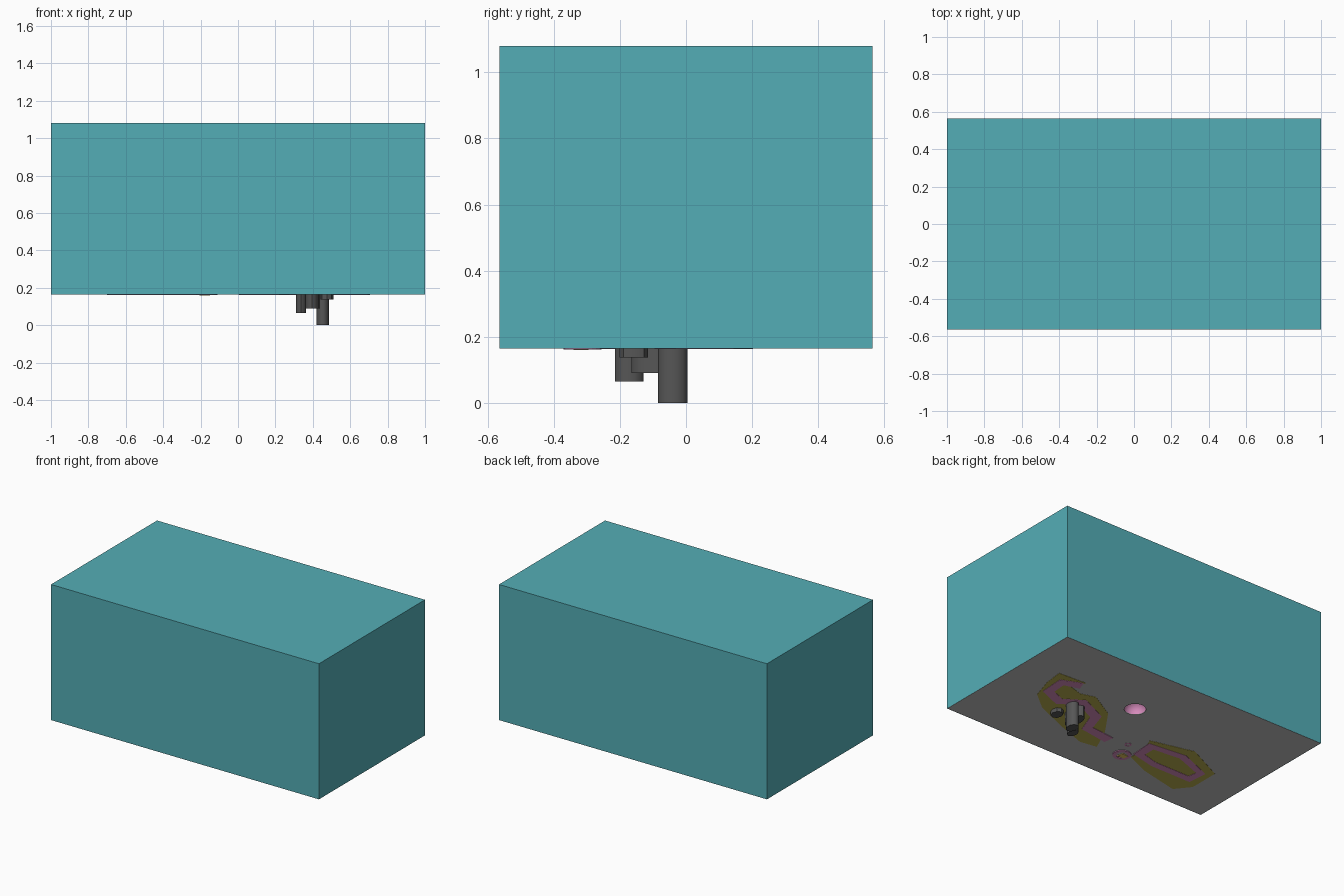
import bpy, bmesh, math
from mathutils import Vector

if "Cube" in bpy.data.objects:
    bpy.data.objects.remove(bpy.data.objects["Cube"])

BASE = 0.165  # underside of the floor


def mat(name, rgb):
    m = bpy.data.materials.new(name)
    lin = [(c / 255 / 12.92) if c < 10 else ((c / 255 + 0.055) / 1.055) ** 2.4 for c in rgb]
    m.diffuse_color = (*lin, 1)
    m.use_nodes = True
    m.node_tree.nodes["Principled BSDF"].inputs["Base Color"].default_value = m.diffuse_color
    return m


TEAL = mat("teal water", (84, 174, 182))
GREY = mat("pale grey floor", (192, 192, 192))
DARK = mat("dark grey rock", (86, 86, 86))
OLIVE = mat("olive", (188, 176, 80))
PINK = mat("pink", (217, 141, 190))
YELLOW = mat("yellow", (240, 205, 100))


def make(name, bm, m, smooth=False):
    me = bpy.data.meshes.new(name)
    bm.to_mesh(me)
    bm.free()
    ob = bpy.data.objects.new(name, me)
    bpy.context.collection.objects.link(ob)
    me.materials.append(m)
    if smooth:
        bpy.context.view_layer.objects.active = ob
        ob.select_set(True)
        bpy.ops.object.shade_smooth_by_angle(angle=math.radians(40))
        ob.select_set(False)
    return ob


def circle(x, y, r, n=24):
    return [(x + r * math.cos(2 * math.pi * i / n), y + r * math.sin(2 * math.pi * i / n)) for i in range(n)]


def band(path, w):
    """Outline of a strip of half-width w along a path."""
    pts = [Vector(p) for p in path]
    left, right = [], []
    for i, p in enumerate(pts):
        d = (pts[min(i + 1, len(pts) - 1)] - pts[max(i - 1, 0)]).normalized()
        n = Vector((-d.y, d.x)) * w
        left.append(p + n)
        right.append(p - n)
    return left + right[::-1]


def plate(name, loops, bottom, m, thick=0.004):
    """Thin flat plate from outlines; an inner outline becomes a hole."""
    cu = bpy.data.curves.new(name, 'CURVE')
    cu.dimensions = '2D'
    cu.fill_mode = 'BOTH'
    cu.extrude = thick / 2
    for loop in loops:
        sp = cu.splines.new('POLY')
        sp.points.add(len(loop) - 1)
        for pt, (x, y) in zip(sp.points, loop):
            pt.co = (x, y, 0, 1)
        sp.use_cyclic_u = True
    tmp = bpy.data.objects.new(name + "_curve", cu)
    bpy.context.collection.objects.link(tmp)
    bpy.context.view_layer.update()
    me = bpy.data.meshes.new_from_object(tmp.evaluated_get(bpy.context.evaluated_depsgraph_get()))
    bm = bmesh.new()
    bm.from_mesh(me)
    bpy.data.objects.remove(tmp)
    bpy.data.meshes.remove(me)
    for f in bm.faces:
        f.material_index = 0
        f.smooth = False
    bmesh.ops.remove_doubles(bm, verts=bm.verts, dist=1e-5)
    bmesh.ops.recalc_face_normals(bm, faces=bm.faces)
    bmesh.ops.translate(bm, vec=(0, 0, bottom + thick / 2), verts=bm.verts)
    return make(name, bm, m)


def column(name, x, y, rx, ry, bottom, n=16, top=0.3):
    bm = bmesh.new()
    bmesh.ops.create_cone(bm, cap_ends=True, segments=n, radius1=1, radius2=1, depth=1)
    for v in bm.verts:
        v.co = (x + v.co.x * rx, y + v.co.y * ry, bottom if v.co.z < 0 else top)
    return make(name, bm, DARK, True)


# water block, open underneath
bm = bmesh.new()
bmesh.ops.create_cube(bm, size=1)
bmesh.ops.delete(bm, geom=[f for f in bm.faces if f.normal.z < -0.5], context='FACES_ONLY')
for v in bm.verts:
    v.co = (v.co.x * 2, v.co.y * 1.13, BASE if v.co.z < 0 else 1.08)
make("water_block", bm, TEAL)

# floor with a round opening
hole = (0.124, 0.158)
plate("floor", [[(-.999, -.564), (.999, -.564), (.999, .564), (-.999, .564)],
                circle(*hole, 0.066)], BASE, GREY)

# pink bowl seen through the opening
bm = bmesh.new()
bmesh.ops.create_uvsphere(bm, u_segments=24, v_segments=12, radius=0.07)
bmesh.ops.delete(bm, geom=[v for v in bm.verts if v.co.z < -0.001], context='VERTS')
bmesh.ops.reverse_faces(bm, faces=bm.faces)
bmesh.ops.translate(bm, vec=(*hole, BASE + 0.003), verts=bm.verts)
make("pink_bowl", bm, PINK, True)

# rock columns reaching below the floor
column("long_column", 0.453, -0.04, 0.034, 0.045, 0.0)
column("front_column", 0.338, -0.172, 0.028, 0.043, 0.065, 10)
column("middle_column", 0.395, -0.085, 0.04, 0.08, 0.09)
column("short_column", 0.475, -0.158, 0.035, 0.043, 0.137, 8)

# right-hand patch with a winding strip
plate("right_patch", [[(.756, .198), (.553, .21), (.60, .12), (.50, .09), (.40, .12), (.218, .016),
                       (.091, -.164), (.011, -.336), (.128, -.355), (.328, -.285), (.569, -.185),
                       (.693, -.084), (.741, .067)]], BASE - 0.0015, OLIVE)
plate("right_strip", [band([(.555, .17), (.675, .125), (.665, -.01), (.54, -.06), (.42, .02),
                            (.25, -.06), (.2, -.2), (.01, -.225)], 0.035)], BASE - 0.003, PINK)

# left-hand patch with a looped strip
plate("left_patch", [[(-.187, -.074), (-.481, 0), (-.745, -.128), (-.745, -.335), (-.668, -.432),
                      (-.398, -.373), (-.224, -.297), (-.241, -.203)]], BASE - 0.0015, OLIVE)
plate("left_loop", [[(-.205, -.10), (-.47, -.07), (-.70, -.165), (-.69, -.30), (-.39, -.30), (-.215, -.26)],
                    [(-.27, -.14), (-.46, -.12), (-.65, -.19), (-.64, -.25), (-.38, -.25), (-.27, -.22)]],
      BASE - 0.003, PINK)

# small round head with a yellow wedge, and a little ring
plate("head_ring", [circle(-.167, -.313, .058), circle(-.167, -.313, .034)], BASE - 0.004, PINK)
plate("yellow_wedge", [[(-.15, -.34), (-.20, -.335), (-.205, -.30), (-.16, -.295)]], BASE - 0.005, YELLOW)
plate("little_ring", [circle(-.117, -.196, .022, 12), circle(-.117, -.196, .012, 12)], BASE - 0.002, PINK)
